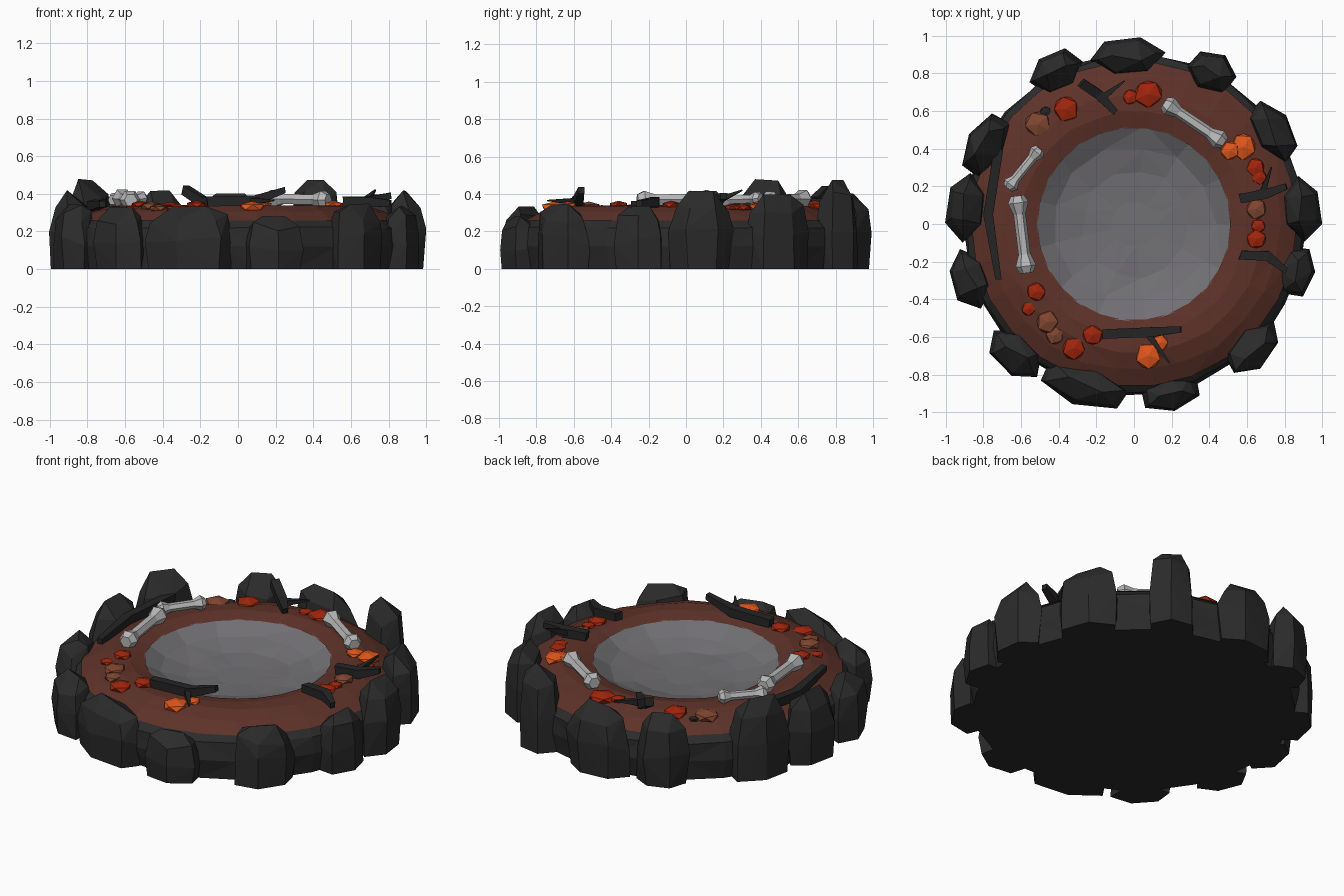
import bpy, bmesh, math, random
from mathutils import Vector, Matrix

if "Cube" in bpy.data.objects:
    bpy.data.objects.remove(bpy.data.objects["Cube"])

random.seed(4)


def mat(name, c):
    m = bpy.data.materials.new(name)
    m.diffuse_color = (*c, 1)
    m.use_nodes = True
    m.node_tree.nodes["Principled BSDF"].inputs["Base Color"].default_value = m.diffuse_color
    return m


ROCK = mat("dark_rock", (0.024, 0.024, 0.024))
EARTH = mat("brown_earth", (0.112, 0.032, 0.022))
ASH = mat("grey_ash", (0.165, 0.16, 0.172))
BONE = mat("pale_bone", (0.48, 0.48, 0.49))
CHAR = mat("charred_wood", (0.018, 0.018, 0.018))
RED = mat("red_ember", (0.36, 0.019, 0.004))
ORANGE = mat("orange_ember", (0.75, 0.095, 0.012))
CLAY = mat("dull_ember", (0.22, 0.063, 0.03))


def finish(name, bm, material):
    bmesh.ops.recalc_face_normals(bm, faces=bm.faces)
    me = bpy.data.meshes.new(name)
    bm.to_mesh(me)
    bm.free()
    me.materials.append(material)
    ob = bpy.data.objects.new(name, me)
    bpy.context.collection.objects.link(ob)
    return ob


def lathe(name, profile, n, material, jitter=0.0, caps=(False, False)):
    """Rings of (radius, z) joined into a surface, with optional end caps."""
    bm = bmesh.new()
    rings = []
    for k, (r, z) in enumerate(profile):
        j = jitter if 0 < k < len(profile) - 1 else 0
        rings.append([bm.verts.new((
            (r + random.uniform(-j, j)) * math.cos(2 * math.pi * i / n),
            (r + random.uniform(-j, j)) * math.sin(2 * math.pi * i / n),
            z + random.uniform(-j, j) * 0.3)) for i in range(n)])
    for a, b in zip(rings, rings[1:]):
        for i in range(n):
            bm.faces.new((a[i], a[(i + 1) % n], b[(i + 1) % n], b[i]))
    if caps[0]:
        bm.faces.new(rings[0])
    if caps[1]:
        bm.faces.new(rings[-1])
    bmesh.ops.triangulate(bm, faces=[f for f in bm.faces if len(f.verts) == 4])
    ob = finish(name, bm, material)
    # open surfaces must face up
    if ob.data.polygons[0].normal.z < 0 and not caps[0]:
        ob.data.flip_normals()
    return ob


def ground(x, y):
    r = math.hypot(x, y)
    return 0.335 if r < 0.67 else 0.335 - (r - 0.67) * 0.35


def tube(bm, stations, sides, turn=0.0):
    """Faceted rod through (point, radius) stations."""
    d = (stations[-1][0] - stations[0][0]).normalized()
    u = d.cross(Vector((0, 0, 1))).normalized()
    w = u.cross(d)
    rings = [[bm.verts.new(p + r * (u * math.cos(a) + w * math.sin(a)))
              for a in [turn + 2 * math.pi * i / sides for i in range(sides)]]
             for p, r in stations]
    for a, b in zip(rings, rings[1:]):
        for i in range(sides):
            bm.faces.new((a[i], a[(i + 1) % sides], b[(i + 1) % sides], b[i]))
    bm.faces.new(rings[0])
    bm.faces.new(rings[-1])


# Pit body, earth ring and ash bowl
lathe("pit_base", [(0.885, 0), (0.91, 0.12), (0.895, 0.22), (0.85, 0.262)], 26, ROCK, 0.012, (True, False))
lathe("earth_ring", [(0.512, 0.316), (0.60, 0.337), (0.69, 0.334), (0.78, 0.305), (0.865, 0.258)],
      26, EARTH, 0.01)
lathe("ash_bowl", [(0.53, 0.318), (0.42, 0.26), (0.28, 0.228), (0.12, 0.218)], 13, ASH, 0.02, (False, True))

# Rim rocks: x, y, half width along the rim, height
ROCKS = [(-0.04, 0.89, 0.19, 0.41), (0.41, 0.81, 0.13, 0.48), (0.74, 0.49, 0.18, 0.40),
         (0.89, 0.08, 0.16, 0.42), (0.86, -0.25, 0.14, 0.34), (0.63, -0.66, 0.17, 0.35),
         (0.19, -0.89, 0.16, 0.285), (-0.26, -0.86, 0.24, 0.335), (-0.63, -0.69, 0.16, 0.33),
         (-0.87, -0.29, 0.15, 0.35), (-0.89, 0.09, 0.17, 0.42), (-0.79, 0.42, 0.18, 0.48),
         (-0.41, 0.81, 0.14, 0.42)]
for n, (x, y, half, h) in enumerate(ROCKS):
    bm = bmesh.new()
    turn = Matrix.Rotation(math.atan2(y, x), 4, 'Z')
    phase = random.uniform(0, 1)
    # foot, belly and shoulder rings, then a short ridge on top
    for zf, st, sr in [(0, 0.97, 0.95), (0.45, 1.05, 1.04), (0.8, 0.85, 0.85)]:
        for i in range(6):
            a = phase + math.pi * i / 3
            k = random.uniform(0.93, 1.1)
            dz = random.uniform(-0.035, 0.03) if zf > 0 else 0
            p = Vector((0.105 * sr * k * math.cos(a), half * st * k * math.sin(a), 0))
            bm.verts.new(turn @ p + Vector((x, y, h * zf + dz)))
    for s in (-0.4, 0.4):
        p = Vector((random.uniform(-0.03, 0.03), half * s, 0))
        bm.verts.new(turn @ p + Vector((x, y, h - random.uniform(0, 0.01))))
    bmesh.ops.convex_hull(bm, input=bm.verts)
    bmesh.ops.delete(bm, geom=[v for v in bm.verts if not v.link_faces], context='VERTS')
    finish(f"rim_rock_{n + 1}", bm, ROCK)

# Bones: shaft flaring into knuckles at both ends
for n, (x0, y0, x1, y1, s) in enumerate([(0.16, 0.645, 0.48, 0.43, 1.3),
                                         (-0.5, 0.4, -0.67, 0.19, 1.05),
                                         (-0.62, 0.15, -0.57, -0.26, 1.35)]):
    a, b = Vector((x0, y0, 0.375)), Vector((x1, y1, 0.367))
    bm = bmesh.new()
    tube(bm, [(a.lerp(b, t), r * s) for t, r in
              [(0, 0.026), (0.09, 0.041), (0.24, 0.024), (0.76, 0.024), (0.91, 0.041), (1, 0.026)]], 6)
    finish(f"bone_{n + 1}", bm, BONE)

# Charred sticks: each a main rod and an optional side twig
STICKS = [
    ([(-0.72, 0.395, 0.35), (-0.775, 0.05, 0.335), (-0.72, -0.295, 0.345)], []),
    ([(-0.28, 0.75, 0.42), (-0.19, 0.69, 0.36), (-0.1, 0.595, 0.355)], [(-0.17, 0.67, 0.36), (-0.05, 0.76, 0.37)]),
    ([(0.565, 0.135, 0.36), (0.7, 0.16, 0.36), (0.81, 0.2, 0.39)], [(0.68, 0.16, 0.36), (0.73, 0.3, 0.42)]),
    ([(0.565, -0.165, 0.36), (0.71, -0.17, 0.355), (0.81, -0.25, 0.35)], []),
    ([(-0.165, -0.585, 0.36), (0.09, -0.575, 0.365), (0.25, -0.56, 0.42)], [(0.07, -0.58, 0.36), (0.19, -0.74, 0.365)])]
for n, (main, twig) in enumerate(STICKS):
    bm = bmesh.new()
    tube(bm, [(Vector(p), r) for p, r in zip(main, (0.035, 0.037, 0.023))], 4, math.pi / 4)
    if twig:
        tube(bm, [(Vector(twig[0]), 0.027), (Vector(twig[1]), 0.005)], 4, math.pi / 4)
    finish(f"charred_stick_{n + 1}", bm, CHAR)

# Embers scattered on the earth: x, y, radius
EMBERS = {
    RED: [(0.075, 0.69, 0.075), (-0.02, 0.675, 0.04), (-0.36, 0.61, 0.068), (0.645, 0.3, 0.05),
          (0.665, 0.25, 0.042), (0.66, -0.01, 0.038), (0.65, -0.08, 0.052), (-0.52, -0.36, 0.05),
          (-0.56, -0.45, 0.038), (-0.32, -0.66, 0.062), (-0.22, -0.59, 0.054)],
    ORANGE: [(0.58, 0.41, 0.07), (0.51, 0.39, 0.05), (0.075, -0.7, 0.07), (0.14, -0.63, 0.042)],
    CLAY: [(-0.51, 0.53, 0.07), (0.65, 0.08, 0.055), (-0.46, -0.52, 0.06), (-0.42, -0.59, 0.05)],
    CHAR: [(-0.47, 0.595, 0.03)]}
for m, spots in EMBERS.items():
    for n, (x, y, r) in enumerate(spots):
        bm = bmesh.new()
        place = (Matrix.Translation((x, y, ground(x, y) + 0.006))
                 @ Matrix.Rotation(random.uniform(0, 6), 4, 'Z') @ Matrix.Diagonal((1.12, 1.05, 0.45, 1)))
        bmesh.ops.create_icosphere(bm, subdivisions=1, radius=r, matrix=place)
        finish(f"{m.name}_piece_{n + 1}", bm, m)
